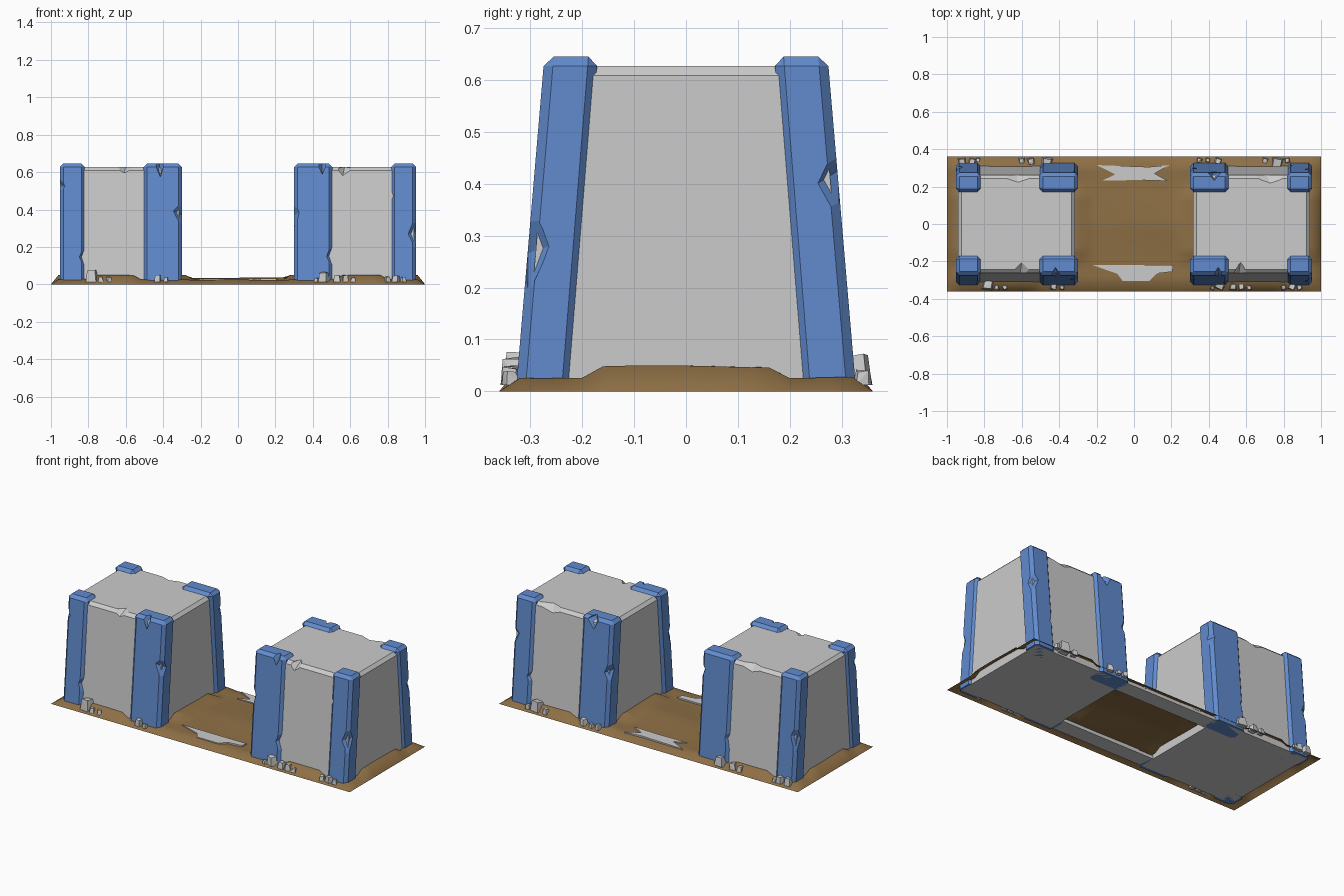
import bpy, bmesh, math, random
from mathutils import Vector, Matrix

if "Cube" in bpy.data.objects:
    bpy.data.objects.remove(bpy.data.objects["Cube"])

random.seed(4)


def material(name, rgb):
    m = bpy.data.materials.new(name)
    m.diffuse_color = (*rgb, 1)
    m.use_nodes = True
    m.node_tree.nodes["Principled BSDF"].inputs["Base Color"].default_value = m.diffuse_color
    return m


BLUE = material("blue_stone", (0.12, 0.26, 0.62))
BROWN = material("brown_dirt", (0.27, 0.16, 0.06))


def make(name, bm, mat=None):
    me = bpy.data.meshes.new(name)
    bm.to_mesh(me)
    bm.free()
    ob = bpy.data.objects.new(name, me)
    bpy.context.collection.objects.link(ob)
    if mat:
        me.materials.append(mat)
    return ob


def lean_box(bm, x0, x1, bottom, top, h, bevel, uprights):
    """Box whose y range goes from bottom=(y0, y1) to top=(y0, y1), edges chamfered."""
    vs = [bm.verts.new((x, y, z)) for z, ys in ((0, bottom), (h, top))
          for x, y in ((x0, ys[0]), (x1, ys[0]), (x1, ys[1]), (x0, ys[1]))]
    fs = [bm.faces.new([vs[i] for i in f]) for f in
          ((3, 2, 1, 0), (4, 5, 6, 7), (0, 1, 5, 4), (1, 2, 6, 5), (2, 3, 7, 6), (3, 0, 4, 7))]
    edges = set(fs[1].edges)
    if uprights:
        edges |= {e for f in fs for e in f.edges
                  if abs(e.verts[0].co.z - e.verts[1].co.z) > h / 2}
    bmesh.ops.recalc_face_normals(bm, faces=fs)
    bmesh.ops.bevel(bm, geom=list(edges), offset=bevel, segments=1,
                    affect='EDGES', offset_type='OFFSET')


def face_y(z):
    return 0.328 - 0.0845 * z


def chip(ob, chips):
    """Cut diamond-shaped nicks (x, y, z, half sizes) out of an object."""
    bm = bmesh.new()
    for x, y, z, rx, ry, rz in chips:
        skew = random.uniform(-0.3, 0.3)
        vs = [bm.verts.new((x + a * rx + (skew * rx if c else 0), y + b * ry,
                            z + c * rz + skew * rz * abs(a)))
              for a, b, c in ((1, 0, 0), (-1, 0, 0), (0, 1, 0), (0, -1, 0), (0, 0, 1), (0, 0, -1))]
        bmesh.ops.convex_hull(bm, input=vs)
    bmesh.ops.recalc_face_normals(bm, faces=bm.faces)
    cutter = make("chip_cutter", bm)
    cutter.hide_render = True
    mod = ob.modifiers.new("chips", 'BOOLEAN')
    mod.operation, mod.object, mod.solver = 'DIFFERENCE', cutter, 'EXACT'
    dg = bpy.context.evaluated_depsgraph_get()
    me = bpy.data.meshes.new_from_object(ob.evaluated_get(dg))
    ob.modifiers.clear()
    ob.data = me
    bpy.data.objects.remove(cutter)


# Two grey wall blocks with leaning front and back
bm = bmesh.new()
for x0, x1 in ((-0.94, -0.315), (0.315, 0.94)):
    lean_box(bm, x0, x1, (-0.312, 0.312), (-0.26, 0.26), 0.627, 0.018, False)
walls = make("wall_blocks", bm)
chip(walls, [(-0.60, -0.262, 0.63, 0.055, 0.06, 0.035),
             (0.57, -0.262, 0.63, 0.04, 0.06, 0.05),
             (-0.62, 0.265, 0.63, 0.13, 0.045, 0.04),
             (0.73, 0.265, 0.63, 0.12, 0.05, 0.04)])

# Blue corner pillars
bm = bmesh.new()
for sx in (-1, 1):
    for sy in (-1, 1):
        for a, b in ((0.82, 0.952), (0.30, 0.505)):
            lean_box(bm, *sorted((sx * a, sx * b)),
                     sorted((sy * 0.328, sy * 0.222)), sorted((sy * 0.273, sy * 0.170)),
                     0.645, 0.018, True)
pillars = make("corner_pillars", bm, BLUE)
# Edge nicks: x, side, height, half width, half height
nicks = [(-0.953, -1, 0.54, 0.028, 0.07), (-0.818, -1, 0.15, 0.03, 0.08),
         (-0.298, -1, 0.37, 0.05, 0.10), (-0.42, -1, 0.645, 0.032, 0.08),
         (0.298, -1, 0.37, 0.03, 0.09), (0.508, -1, 0.16, 0.035, 0.08),
         (0.45, -1, 0.645, 0.028, 0.06), (0.954, -1, 0.28, 0.045, 0.10),
         (0.818, -1, 0.48, 0.02, 0.06), (0.43, 1, 0.645, 0.035, 0.08),
         (0.298, 1, 0.36, 0.04, 0.10), (0.954, 1, 0.40, 0.045, 0.10),
         (-0.953, 1, 0.28, 0.04, 0.10), (-0.298, 1, 0.52, 0.03, 0.08),
         (-0.508, 1, 0.16, 0.03, 0.08), (0.818, 1, 0.2, 0.03, 0.07)]
chip(pillars, [(x, s * face_y(z), z, rx, 0.042, rz) for x, s, z, rx, rz in nicks])

# Dirt sheet, heaped against the walls
bm = bmesh.new()
NX, NY = 50, 18


def dirt_height(x, y):
    rim = min(1, min((1 - abs(x)) / 0.04, (0.36 - abs(y)) / 0.04))
    heap = 0.0
    if abs(abs(x) - 0.66) < 0.13 or abs(y) < 0.18:
        heap = 0.021
    if abs(x) < 0.28:
        heap = 0.012 * max(0, 1 - abs(y) / 0.2) - 0.004
    return rim * (0.027 + heap + 0.002 * math.sin(9 * x + 14 * y))


grid = [[bm.verts.new((x, y, dirt_height(x, y)))
         for y in [-0.36 + 0.72 * j / NY for j in range(NY + 1)]]
        for x in [-1 + 2 * i / NX for i in range(NX + 1)]]
for i in range(NX):
    for j in range(NY):
        bm.faces.new((grid[i][j], grid[i + 1][j], grid[i + 1][j + 1], grid[i][j + 1]))
for f in bm.faces:
    f.smooth = True
make("dirt_ground", bm, BROWN)

# Buried wall footing between the blocks
bm = bmesh.new()
for y in (-0.265, 0.265):
    bmesh.ops.create_cube(bm, size=1, matrix=Matrix.Translation((0, y, 0.01))
                          @ Matrix.Diagonal((0.63, 0.095, 0.02, 1)))
make("buried_footing", bm)

# Broken wall remnants showing through the dirt
front = [(-0.22, -0.22), (-0.15, -0.245), (-0.09, -0.265), (-0.06, -0.305), (0.08, -0.305),
         (0.12, -0.265), (0.205, -0.255), (0.21, -0.22)]
back = [(-0.17, 0.232), (0.03, 0.235), (0.18, 0.23), (0.11, 0.27), (0.19, 0.315),
        (0.08, 0.305), (-0.2, 0.315), (-0.1, 0.265)]
bm = bmesh.new()
for outline in (front, back):
    f = bm.faces.new([bm.verts.new((x, y, 0.015)) for x, y in outline])
    ext = bmesh.ops.extrude_face_region(bm, geom=[f])["geom"]
    for v in ext:
        if isinstance(v, bmesh.types.BMVert):
            v.co.z = 0.03
bmesh.ops.recalc_face_normals(bm, faces=bm.faces)
make("exposed_wall_stubs", bm)

# Rubble along the wall feet: x, side, size
rubble = [(-0.78, -1, 0.056), (-0.735, -1, 0.026), (-0.69, -1, 0.026), (-0.43, -1, 0.034),
          (-0.385, -1, 0.024), (0.46, -1, 0.05), (0.42, -1, 0.02), (0.53, -1, 0.034),
          (0.575, -1, 0.032), (0.615, -1, 0.024), (0.80, -1, 0.026), (0.845, -1, 0.034),
          (0.885, -1, 0.026), (-0.92, 1, 0.04), (-0.865, 1, 0.036), (-0.835, 1, 0.022),
          (-0.60, 1, 0.028), (-0.55, 1, 0.036), (-0.465, 1, 0.05), (0.35, 1, 0.028),
          (0.395, 1, 0.022), (0.45, 1, 0.034), (0.70, 1, 0.028), (0.765, 1, 0.054),
          (0.82, 1, 0.026)]
bm = bmesh.new()
for x, s, size in rubble:
    y = s * (0.352 - size / 2)
    turn = Matrix.Rotation(random.uniform(-0.5, 0.5), 3, 'Z')
    vs = []
    for a in (-1, 1):
        for b in (-1, 1):
            for c in (0, 1):
                p = Vector((a, b, 0)) * size * (0.55 if c == 0 else 0.4) * random.uniform(0.8, 1.05)
                p.z = c * size * random.uniform(0.9, 1.15)
                p = turn @ p
                vs.append(bm.verts.new(p + Vector((x, y, 0.012))))
    bmesh.ops.convex_hull(bm, input=vs)
make("rubble", bm)
